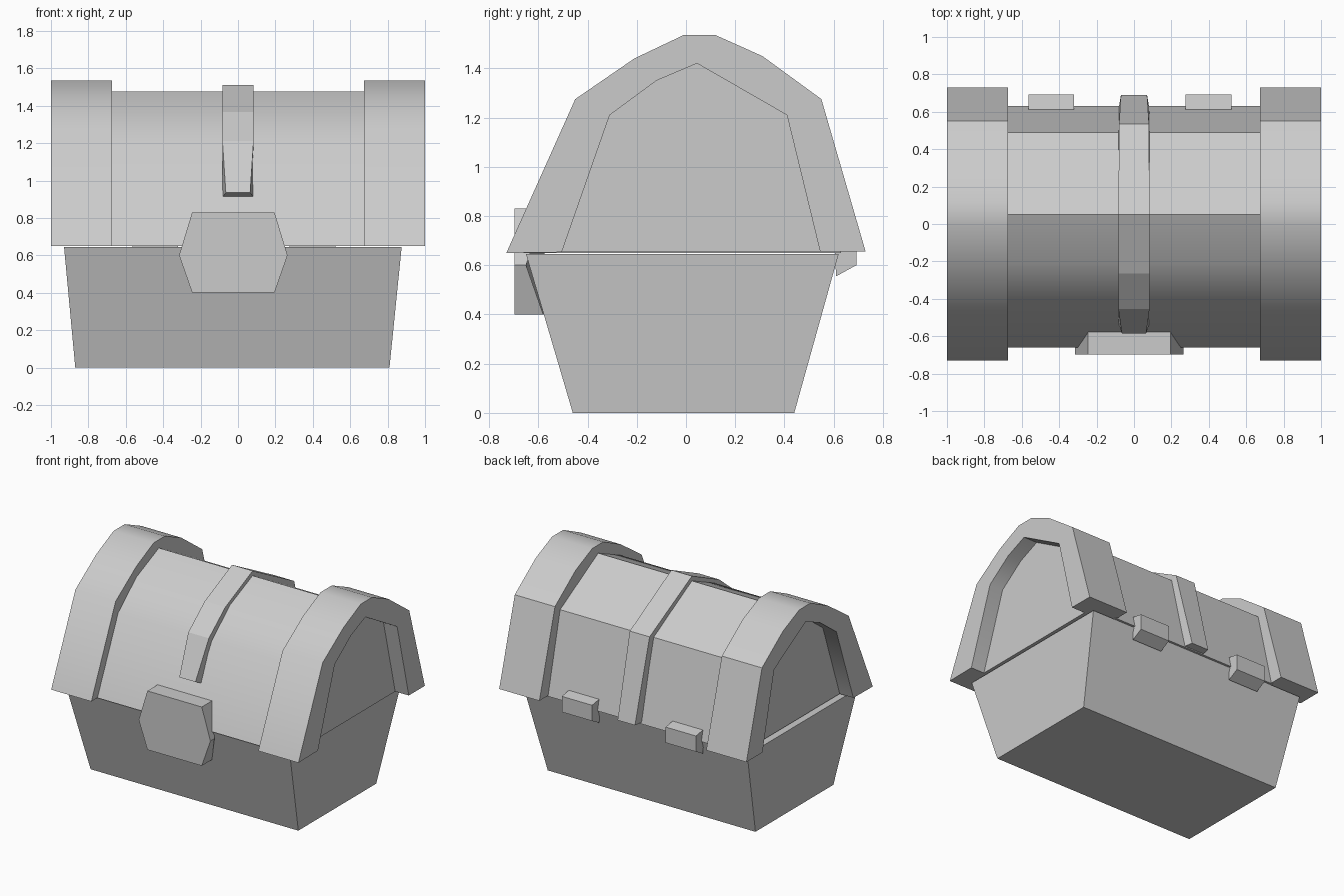
import bpy, bmesh
from mathutils import Vector

if "Cube" in bpy.data.objects:
    bpy.data.objects.remove(bpy.data.objects["Cube"])


def build(name, verts, faces, smooth=False):
    me = bpy.data.meshes.new(name)
    me.from_pydata(verts, [], faces)
    bm = bmesh.new()
    bm.from_mesh(me)
    bmesh.ops.recalc_face_normals(bm, faces=bm.faces)
    bm.to_mesh(me)
    bm.free()
    ob = bpy.data.objects.new(name, me)
    bpy.context.collection.objects.link(ob)
    if smooth:
        bpy.ops.object.select_all(action='DESELECT')
        ob.select_set(True)
        bpy.context.view_layer.objects.active = ob
        bpy.ops.object.shade_smooth_by_angle(angle=0.62)
    return ob


def loft(name, a, b, smooth=False):
    """Closed solid between two loops with equal point counts."""
    n = len(a)
    sides = [(i, (i + 1) % n, n + (i + 1) % n, n + i) for i in range(n)]
    return build(name, a + b, sides + [tuple(range(n)), tuple(range(n, 2 * n))], smooth)


def extrude_x(name, profile, x0, x1, smooth=False):
    return loft(name, [(x0, y, z) for y, z in profile],
                [(x1, y, z) for y, z in profile], smooth)


def rect(x0, x1, y0, y1, z):
    return [(x0, y0, z), (x1, y0, z), (x1, y1, z), (x0, y1, z)]


# flared chest base
loft("chest_base", rect(-0.87, 0.81, -0.46, 0.44, 0),
     rect(-0.93, 0.875, -0.65, 0.62, 0.645))

# middle barrel of the lid
barrel = [(-0.66, 0.65), (-0.42, 1.18), (-0.21, 1.36), (0.05, 1.475),
          (0.49, 1.23), (0.63, 0.65)]
extrude_x("lid_barrel", barrel, -0.69, 0.69, True)

# recessed end panels and the arched bands around them
outer = [(-0.73, 0.65), (-0.45, 1.275), (-0.21, 1.44), (-0.01, 1.535),
         (0.12, 1.535), (0.31, 1.45), (0.55, 1.275), (0.73, 0.655)]
inner = [(-0.505, 0.653), (-0.31, 1.21), (-0.12, 1.35), (0.045, 1.42),
         (0.41, 1.21), (0.545, 0.655)]
for side, s in (("left", -1), ("right", 1)):
    extrude_x(side + "_lid_band", outer + inner[::-1], s * 0.675, s * 1.0, True)
    extrude_x(side + "_end_panel", inner, s * 0.68, s * 0.89)

# centre strap over the lid, slightly narrower at its two ends
strap_out = [(-0.585, 0.935), (-0.455, 1.21), (-0.265, 1.365), (0.05, 1.51),
             (0.535, 1.25), (0.69, 0.66)]
strap_in = [(-0.53, 0.91), (-0.40, 1.17), (-0.2, 1.33), (0.05, 1.43),
            (0.47, 1.2), (0.61, 0.66)]
half = [0.065, 0.083, 0.083, 0.083, 0.08, 0.07]
n = len(half)
verts = []
for (yo, zo), (yi, zi), w in zip(strap_out, strap_in, half):
    verts += [(-w, yo, zo), (w, yo, zo), (0.083, yi, zi), (-0.083, yi, zi)]
faces = [(0, 1, 2, 3), tuple(range(4 * n - 4, 4 * n))]
for i in range(n - 1):
    for j in range(4):
        k = (j + 1) % 4
        faces.append((4 * i + j, 4 * i + k, 4 * i + 4 + k, 4 * i + 4 + j))
build("centre_strap", verts, faces)

# hexagonal lock plate; its back follows the chest front
hexagon = [(-0.315, 0.6), (-0.245, 0.83), (0.195, 0.83),
           (0.265, 0.6), (0.195, 0.4), (-0.245, 0.4)]
back_y = {0.6: -0.65, 0.83: -0.57, 0.4: -0.58}
loft("lock_plate", [(x, -0.697, z) for x, z in hexagon],
     [(x, back_y[z], z) for x, z in hexagon])

# rear hinges
hinge = [(0.61, 0.555), (0.692, 0.6), (0.692, 0.715), (0.6, 0.73)]
extrude_x("left_hinge", hinge, -0.565, -0.32)
extrude_x("right_hinge", hinge, 0.275, 0.52)
